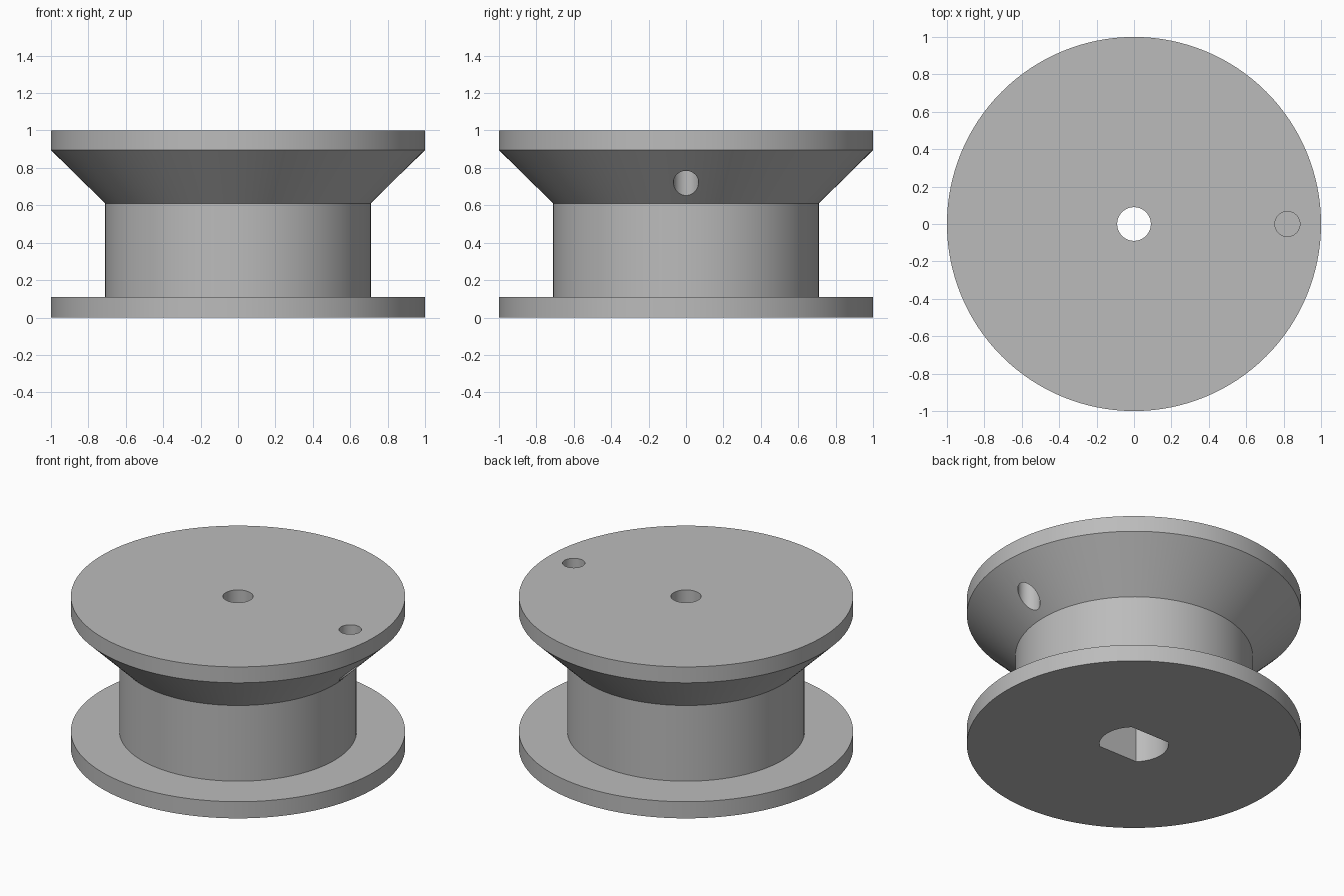
import bpy
import bmesh
import math

if "Cube" in bpy.data.objects:
    bpy.data.objects.remove(bpy.data.objects["Cube"], do_unlink=True)

SEGMENTS = 128

grey = bpy.data.materials.new("plain grey")
grey.use_nodes = True
colour = (0.5, 0.5, 0.5, 1.0)
grey.diffuse_color = colour
grey.node_tree.nodes["Principled BSDF"].inputs["Base Color"].default_value = colour


def make_object(name, bm):
    bmesh.ops.recalc_face_normals(bm, faces=bm.faces)
    mesh = bpy.data.meshes.new(name)
    bm.to_mesh(mesh)
    bm.free()
    mesh.materials.append(grey)
    obj = bpy.data.objects.new(name, mesh)
    bpy.context.collection.objects.link(obj)
    return obj


def lathe(name, profile):
    """Stack of rings, closed by a flat cap at each end."""
    bm = bmesh.new()
    rings = []
    for r, z in profile:
        ring = []
        for i in range(SEGMENTS):
            a = math.tau * i / SEGMENTS
            ring.append(bm.verts.new((r * math.cos(a), r * math.sin(a), z)))
        rings.append(ring)
    for low, high in zip(rings, rings[1:]):
        for i in range(SEGMENTS):
            j = (i + 1) % SEGMENTS
            bm.faces.new((low[i], low[j], high[j], high[i]))
    bm.faces.new(rings[0])
    bm.faces.new(rings[-1])
    return make_object(name, bm)


def prism(name, outline, bottom, top):
    bm = bmesh.new()
    face = bm.faces.new([bm.verts.new((x, y, bottom)) for x, y in outline])
    extruded = bmesh.ops.extrude_face_region(bm, geom=[face])["geom"]
    verts = [v for v in extruded if isinstance(v, bmesh.types.BMVert)]
    bmesh.ops.translate(bm, verts=verts, vec=(0, 0, top - bottom))
    return make_object(name, bm)


def circle(r, cx=0.0, steps=48):
    return [(cx + r * math.cos(math.tau * i / steps), r * math.sin(math.tau * i / steps))
            for i in range(steps)]


def double_flat(r, flat, steps=16):
    """Circle with two parallel flats at y = +flat and y = -flat."""
    limit = math.asin(flat / r)
    arc = [-limit + 2 * limit * i / steps for i in range(steps + 1)]
    angles = arc + [a + math.pi for a in arc]
    return [(r * math.cos(a), r * math.sin(a)) for a in angles]


# Spool: lower flange, drum, flared cone and upper rim
spool = lathe("spool", [(1, 0), (1, 0.11), (0.71, 0.11), (0.71, 0.61),
                        (1, 0.895), (1, 1)])

# Shaft socket below, screw hole above, cord hole through the flare
cutters = [
    prism("shaft_socket", double_flat(0.207, 0.15), -0.1, 0.7),
    prism("screw_hole", circle(0.09), 0.5, 1.1),
    prism("cord_hole", circle(0.067, 0.82), 0.4, 1.1),
]
for cutter in cutters:
    cutter.hide_render = True
    cut = spool.modifiers.new(cutter.name, "BOOLEAN")
    cut.operation = "DIFFERENCE"
    cut.solver = "EXACT"
    cut.object = cutter

bpy.ops.object.select_all(action="DESELECT")
bpy.context.view_layer.objects.active = spool
spool.select_set(True)
for cutter in cutters:
    bpy.ops.object.modifier_apply(modifier=cutter.name)
    bpy.data.objects.remove(cutter, do_unlink=True)

bpy.ops.object.shade_smooth_by_angle(angle=math.radians(30))
